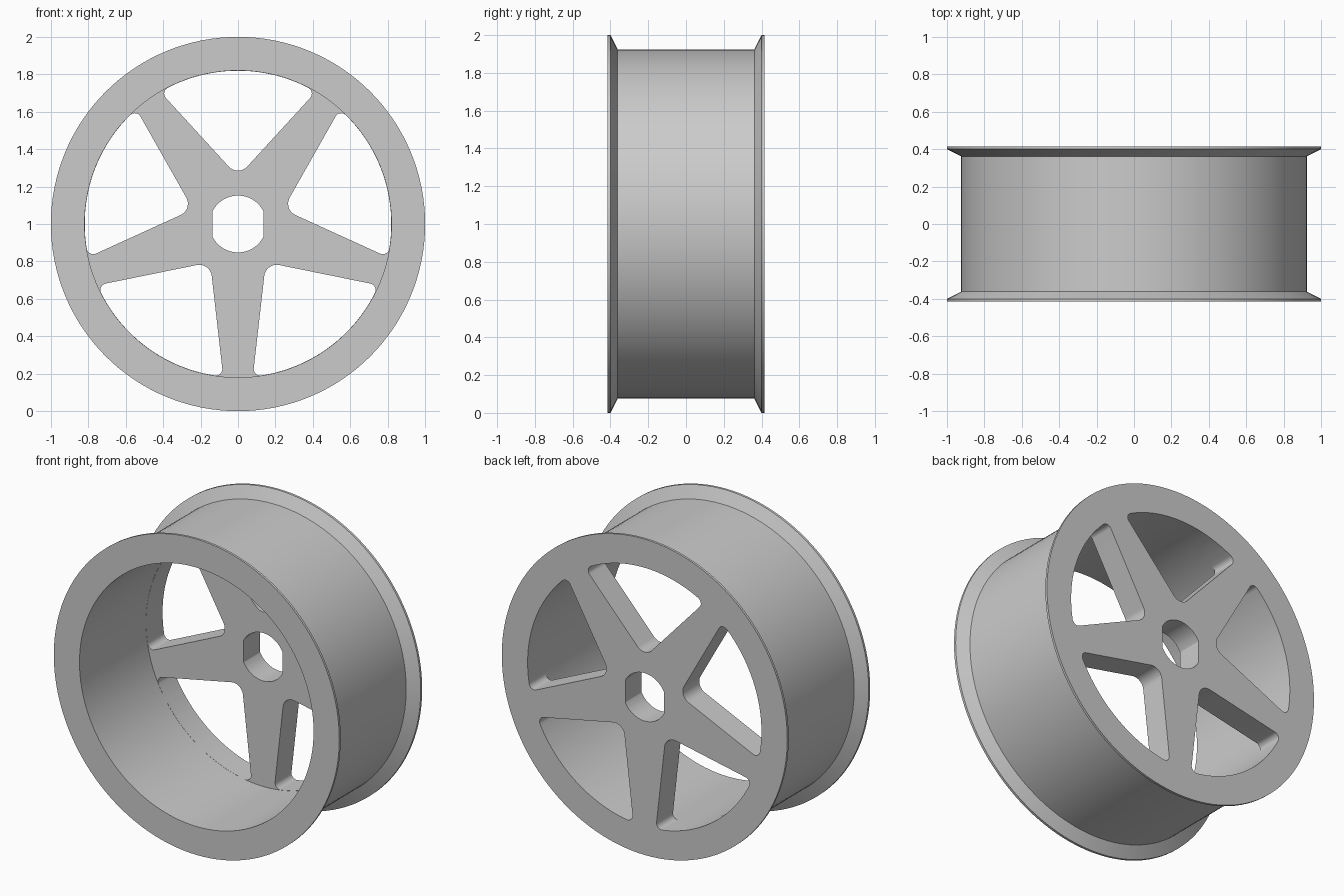
import bpy, bmesh
from math import sin, cos, pi, radians, sqrt, atan2
from mathutils import Matrix, Vector

if "Cube" in bpy.data.objects:
    bpy.data.objects.remove(bpy.data.objects["Cube"], do_unlink=True)

CENTRE = Vector((0, 0, 1))
HALF = 0.415          # half width of the wheel
PLATE = 0.25          # inner face of the spoke plate
BORE = 0.82           # inner radius of the barrel


def make_object(name, bm):
    bmesh.ops.recalc_face_normals(bm, faces=bm.faces)
    mesh = bpy.data.meshes.new(name)
    bm.to_mesh(mesh)
    bm.free()
    obj = bpy.data.objects.new(name, mesh)
    bpy.context.collection.objects.link(obj)
    return obj


def arc(centre, radius, start, end, steps):
    angles = [start + (end - start) * i / steps for i in range(steps + 1)]
    return [(centre[0] + radius * cos(a), centre[1] + radius * sin(a)) for a in angles]


def window_outline():
    """Rounded wedge between two tapered spokes, pointing up."""
    outer, tip, tip_r, corner_r = BORE - 0.001, 0.253, 0.067, 0.035
    a = radians(42.5)
    along, inward = Vector((sin(a), cos(a))), Vector((-cos(a), sin(a)))
    # centre of the corner fillet, tangent to the side and the outer arc
    base = Vector((0, tip)) + inward * corner_r
    b = base.dot(along)
    t = -b + sqrt(b * b - base.length_squared + (outer - corner_r) ** 2)
    c = base + along * t
    phi = atan2(c.y, c.x)
    half = arc((0, tip + tip_r / sin(a)), tip_r, -pi / 2, -a, 8)
    half += arc(c, corner_r, -a, phi, 12)
    half += arc((0, 0), outer, phi, pi / 2, 16)[1:]
    return half + [(-x, z) for x, z in half[-2:0:-1]]


def add_prism(bm, outline, turn=0.0):
    """Extrude an outline through the spoke plate."""
    spin = Matrix.Rotation(turn, 3, 'Y')
    verts = [bm.verts.new(spin @ Vector((x, PLATE - 0.02, z)) + CENTRE) for x, z in outline]
    face = bm.faces.new(verts)
    ext = bmesh.ops.extrude_face_region(bm, geom=[face], use_keep_orig=True)
    moved = [g for g in ext["geom"] if isinstance(g, bmesh.types.BMVert)]
    bmesh.ops.translate(bm, verts=moved, vec=(0, HALF - PLATE + 0.1, 0))


# Wheel body: barrel, flanges and solid rear plate turned about the axle
profile = [(0, PLATE), (BORE, PLATE), (BORE, -HALF), (1, -HALF), (1, -0.4),
           (0.925, -0.362), (0.925, 0.362), (1, 0.4), (1, HALF), (0, HALF)]
bm = bmesh.new()
verts = [bm.verts.new((r, y, 1)) for r, y in profile]
edges = [bm.edges.new(pair) for pair in zip(verts, verts[1:])]
bmesh.ops.spin(bm, geom=verts + edges, cent=CENTRE, axis=(0, 1, 0),
               angle=2 * pi, steps=128, use_merge=False)
bmesh.ops.remove_doubles(bm, verts=bm.verts, dist=0.0001)
wheel = make_object("wheel_rim", bm)

# Cutter: five windows and the hub hole with two flats
bm = bmesh.new()
for i in range(5):
    add_prism(bm, window_outline(), i * 2 * pi / 5)
flat, hole_r = 0.135, 0.152
f = atan2(sqrt(hole_r ** 2 - flat ** 2), flat)
add_prism(bm, arc((0, 0), hole_r, f, pi - f, 20) + arc((0, 0), hole_r, pi + f, 2 * pi - f, 20))
cutter = make_object("window_cutter", bm)
cutter.hide_render = True

bpy.ops.object.select_all(action='DESELECT')
bpy.context.view_layer.objects.active = wheel
wheel.select_set(True)
cut = wheel.modifiers.new("windows", 'BOOLEAN')
cut.operation, cut.solver, cut.object = 'DIFFERENCE', 'EXACT', cutter
bpy.ops.object.modifier_apply(modifier=cut.name)
bpy.data.objects.remove(cutter, do_unlink=True)

# Colour and shading
grey = bpy.data.materials.new("light_grey")
grey.use_nodes = True
colour = (0.6, 0.6, 0.6, 1)
grey.diffuse_color = colour
grey.node_tree.nodes["Principled BSDF"].inputs["Base Color"].default_value = colour
wheel.data.materials.clear()
wheel.data.materials.append(grey)
bpy.ops.object.shade_smooth_by_angle(angle=radians(30))
